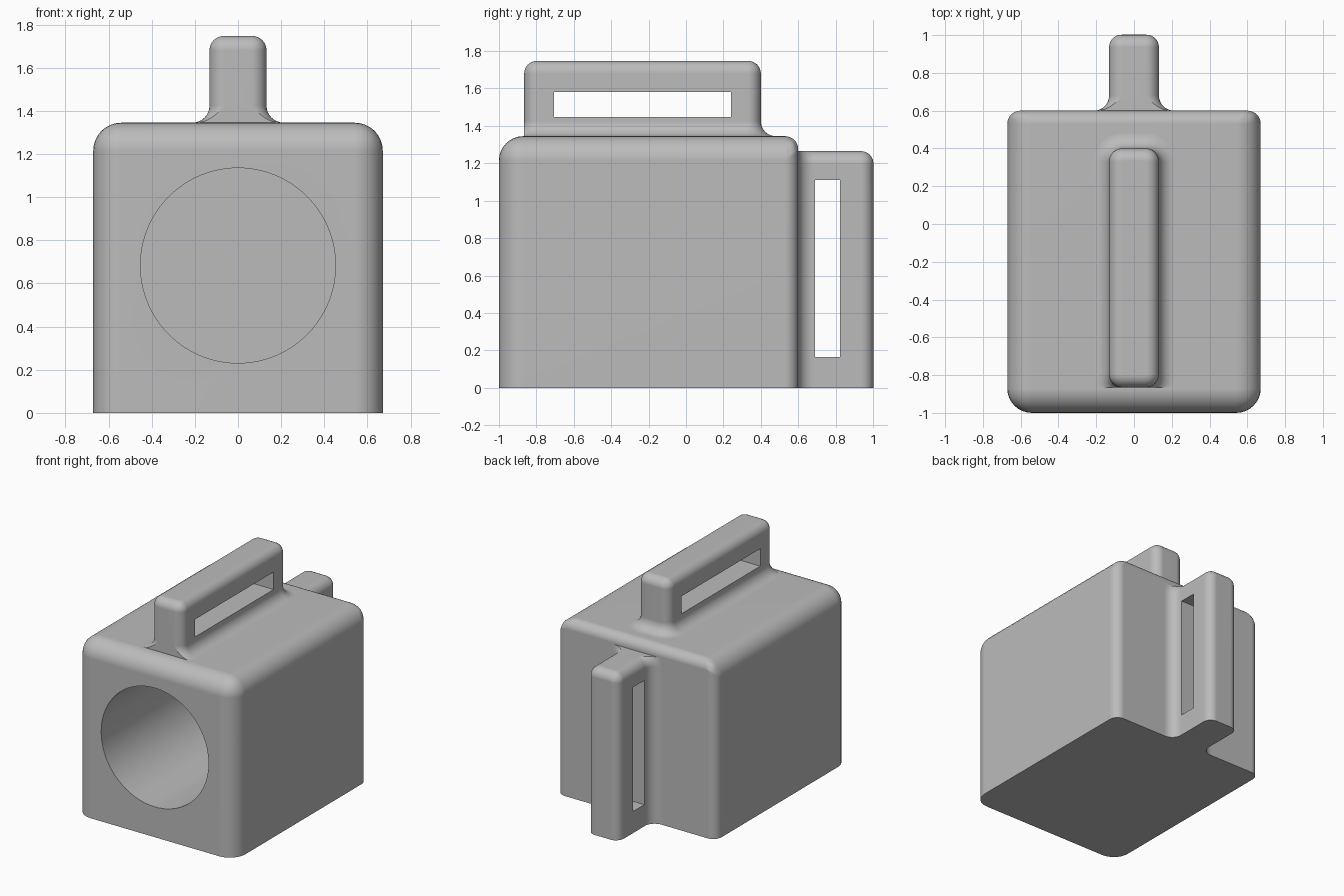
import bpy, bmesh, math
from mathutils import Matrix, Vector

old = bpy.data.objects.get("Cube")
if old:
    bpy.data.objects.remove(old, do_unlink=True)

grey = bpy.data.materials.new("plain grey")
grey.use_nodes = True
colour = (0.5, 0.5, 0.5, 1)
grey.diffuse_color = colour
grey.node_tree.nodes["Principled BSDF"].inputs["Base Color"].default_value = colour

HALF, TOP, FRONT, BACK = 0.671, 1.345, -1.0, 0.6
BIG, SMALL, FILLET = 0.13, 0.07, 0.08
GRIP_HALF, GRIP_OUT = 0.132, 0.402


def to_object(name, bm):
    bmesh.ops.recalc_face_normals(bm, faces=bm.faces)
    mesh = bpy.data.meshes.new(name)
    bm.to_mesh(mesh)
    bm.free()
    mesh.materials.append(grey)
    obj = bpy.data.objects.new(name, mesh)
    bpy.context.collection.objects.link(obj)
    return obj


def box_mesh(low, high):
    low, high = Vector(low), Vector(high)
    bm = bmesh.new()
    bmesh.ops.create_cube(bm, size=1, matrix=Matrix.Translation((low + high) / 2)
                          @ Matrix.Diagonal((high - low).to_4d()))
    return bm


def activate(obj):
    bpy.ops.object.select_all(action='DESELECT')
    obj.select_set(True)
    bpy.context.view_layer.objects.active = obj


def cut(obj, bm):
    cutter = to_object("cutter", bm)
    cutter.hide_render = True
    mod = obj.modifiers.new("cut", 'BOOLEAN')
    mod.operation, mod.solver, mod.object = 'DIFFERENCE', 'EXACT', cutter
    activate(obj)
    bpy.ops.object.modifier_apply(modifier=mod.name)
    bpy.data.objects.remove(cutter, do_unlink=True)


def smooth(obj):
    activate(obj)
    bpy.ops.object.shade_smooth_by_angle(angle=math.radians(30))
    mod = obj.modifiers.new("even shading", 'WEIGHTED_NORMAL')
    mod.keep_sharp = True


def outline(v0, v1, offset, steps=8):
    """Rounded rectangle, grown outward by offset."""
    r = SMALL + offset
    u, a, b = GRIP_HALF + offset - r, v0 - offset + r, v1 + offset - r
    corners = ((u, b), (-u, b), (-u, a), (u, a))
    points = []
    for i, (cu, cv) in enumerate(corners):
        for k in range(steps + 1):
            t = (i + k / steps) * math.pi / 2
            points.append((cu + r * math.cos(t), cv + r * math.sin(t)))
    return points


def grip(name, v0, v1, place, trims):
    """Loft a grip: filleted foot, straight sides, rounded crown."""
    rings = [(FILLET, -0.05)]
    quarter = [i * math.pi / 16 for i in range(9)]
    rings += [(FILLET * (1 - math.cos(t)), FILLET * (1 - math.sin(t)))
              for t in reversed(quarter)]
    crown = SMALL - 0.004
    rings += [(crown * (math.cos(t) - 1), GRIP_OUT + crown * (math.sin(t) - 1))
              for t in quarter]
    bm = bmesh.new()
    loops = [[bm.verts.new(place(u, v, w)) for u, v in outline(v0, v1, off)]
             for off, w in rings]
    for low, high in zip(loops, loops[1:]):
        for i in range(len(low)):
            bm.faces.new((low[i - 1], low[i], high[i], high[i - 1]))
    bm.faces.new(loops[0])
    bm.faces.new(loops[-1])
    # Trim the foot flat where the grip ends flush
    for point, normal in trims:
        geom = bm.verts[:] + bm.edges[:] + bm.faces[:]
        bmesh.ops.bisect_plane(bm, geom=geom, plane_co=point, plane_no=normal,
                               clear_outer=True)
        rim = [e for e in bm.edges if e.is_boundary]
        bmesh.ops.holes_fill(bm, edges=rim, sides=0)
    return to_object(name, bm)


# Body: large rounding, tighter at the back, square at the bottom
bm = box_mesh((-HALF, FRONT, 0), (HALF, BACK, TOP))
weight = bm.edges.layers.float.new("bevel_weight_edge")
for e in bm.edges:
    mid = (e.verts[0].co + e.verts[1].co) / 2
    if mid.z > 0.01:
        e[weight] = SMALL / BIG if mid.y > BACK - 0.01 else 1
body = to_object("body", bm)
bevel = body.modifiers.new("rounding", 'BEVEL')
bevel.limit_method, bevel.width, bevel.segments = 'WEIGHT', BIG, 8
activate(body)
bpy.ops.object.modifier_apply(modifier=bevel.name)

# Deep round bore in the front
DEPTH = 1.4
bm = bmesh.new()
bmesh.ops.create_cone(bm, cap_ends=True, segments=96, radius1=0.452, radius2=0.452,
                      depth=2 * DEPTH, matrix=Matrix.Translation((0, FRONT, 0.683))
                      @ Matrix.Rotation(math.pi / 2, 4, 'X'))
cut(body, bm)

# Carrying handle on top
top_handle = grip("top_handle", -0.865, 0.4, lambda u, v, w: (u, v, TOP + w),
                  [((0, -0.8655, 0), (0, -1, 0))])
cut(top_handle, box_mesh((-0.5, -0.705, 1.447), (0.5, 0.24, 1.58)))

# Upright handle on the back
back_handle = grip("back_handle", -0.3, 1.265, lambda u, v, w: (u, BACK + w, v),
                   [((0, 0, 1.2655), (0, 0, 1)), ((0, 0, 0), (0, 0, -1))])
cut(back_handle, box_mesh((-0.5, 0.69, 0.165), (0.5, 0.823, 1.11)))

for part in (body, top_handle, back_handle):
    smooth(part)
